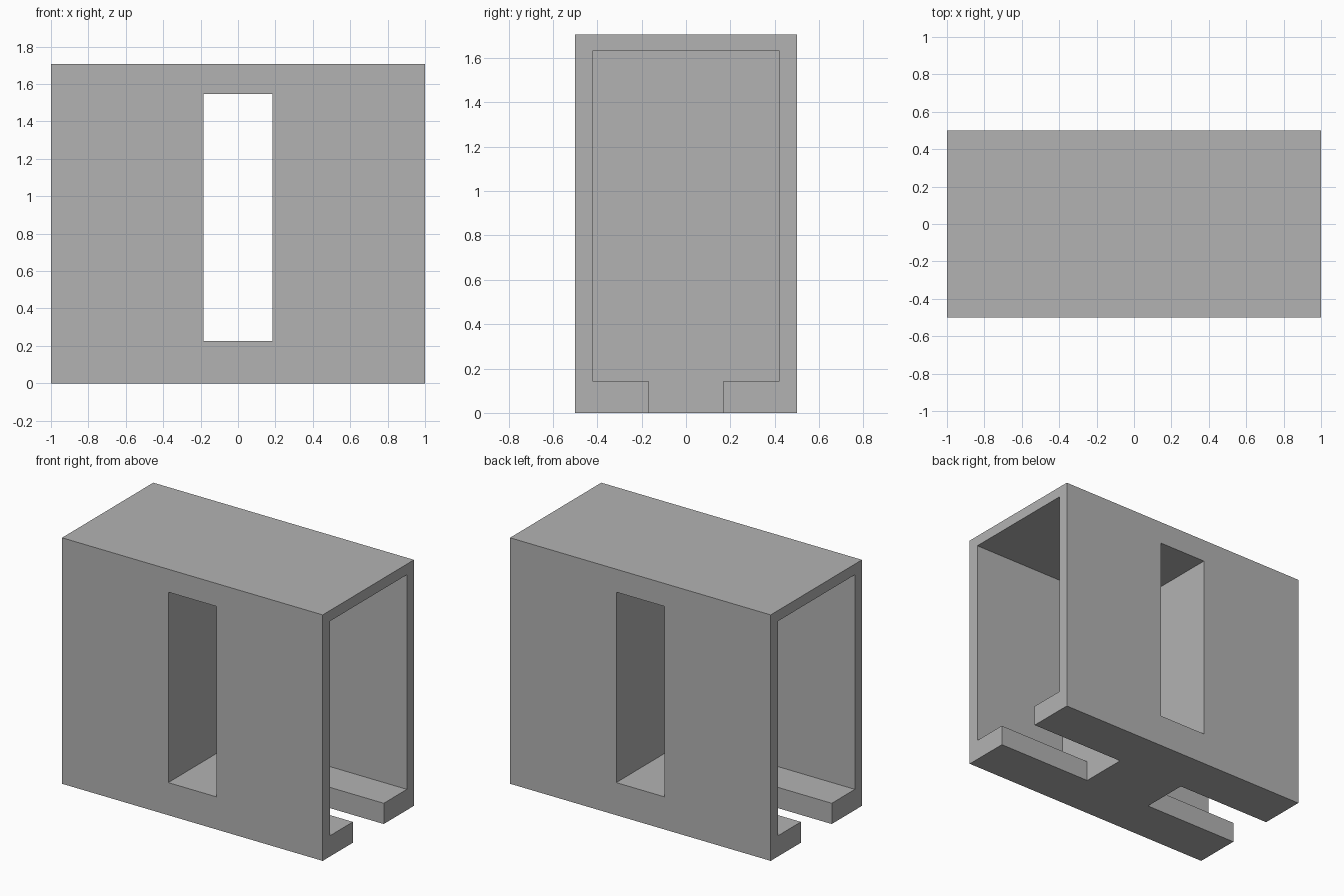
import bpy
import bmesh
from mathutils import Vector

default = bpy.data.objects.get("Cube")
if default:
    bpy.data.objects.remove(default, do_unlink=True)

# Overall block and cavity sizes
HALF_X, HALF_Y, HEIGHT = 1.0, 0.5, 1.706
CORE_X = 0.263                      # half width of the solid core
POCKET_Y, POCKET_LOW, POCKET_TOP = 0.422, 0.144, 1.632
SLOT_Y = 0.169
WINDOW_X, WINDOW_LOW, WINDOW_TOP = 0.185, 0.226, 1.547
OVER = 0.1                          # how far cutters pass the surface

grey = bpy.data.materials.new("light grey")
grey.use_nodes = True
grey.diffuse_color = (0.45, 0.45, 0.45, 1)
grey.node_tree.nodes["Principled BSDF"].inputs["Base Color"].default_value = grey.diffuse_color


def prism(name, profile, sweep):
    """Extrude a closed 3D profile along a vector."""
    bm = bmesh.new()
    face = bm.faces.new([bm.verts.new(p) for p in profile])
    result = bmesh.ops.extrude_face_region(bm, geom=[face], use_keep_orig=True)
    verts = [v for v in result["geom"] if isinstance(v, bmesh.types.BMVert)]
    bmesh.ops.translate(bm, verts=verts, vec=Vector(sweep))
    bmesh.ops.recalc_face_normals(bm, faces=bm.faces)
    mesh = bpy.data.meshes.new(name)
    bm.to_mesh(mesh)
    bm.free()
    mesh.materials.append(grey)
    obj = bpy.data.objects.new(name, mesh)
    bpy.context.collection.objects.link(obj)
    return obj


def rectangle_xz(half, low, top, y):
    return [(-half, y, low), (half, y, low), (half, y, top), (-half, y, top)]


def carve(target, cutter):
    """Subtract the cutter from the target, then discard it."""
    cutter.hide_render = True
    mod = target.modifiers.new(cutter.name, "BOOLEAN")
    mod.operation, mod.solver, mod.object = "DIFFERENCE", "EXACT", cutter
    bpy.context.view_layer.objects.active = target
    bpy.ops.object.modifier_apply(modifier=mod.name)
    bpy.data.objects.remove(cutter, do_unlink=True)


# Main block
body = prism("channel_block", rectangle_xz(HALF_X, 0, HEIGHT, -HALF_Y), (0, 2 * HALF_Y, 0))

# End pockets, each opening down through a narrow slot between two lips
half_profile = [(SLOT_Y, -OVER), (SLOT_Y, POCKET_LOW),
                (POCKET_Y, POCKET_LOW), (POCKET_Y, POCKET_TOP)]
outline = half_profile + [(-y, z) for y, z in reversed(half_profile)]
for side, label in ((1, "left"), (-1, "right")):
    pocket = prism(label + "_pocket_cutter", [(side * CORE_X, y, z) for y, z in outline],
                   (side * (HALF_X - CORE_X + OVER), 0, 0))
    carve(body, pocket)

# Tall window through the core from front to back
window = prism("window_cutter",
               rectangle_xz(WINDOW_X, WINDOW_LOW, WINDOW_TOP, -HALF_Y - OVER),
               (0, 2 * (HALF_Y + OVER), 0))
carve(body, window)
